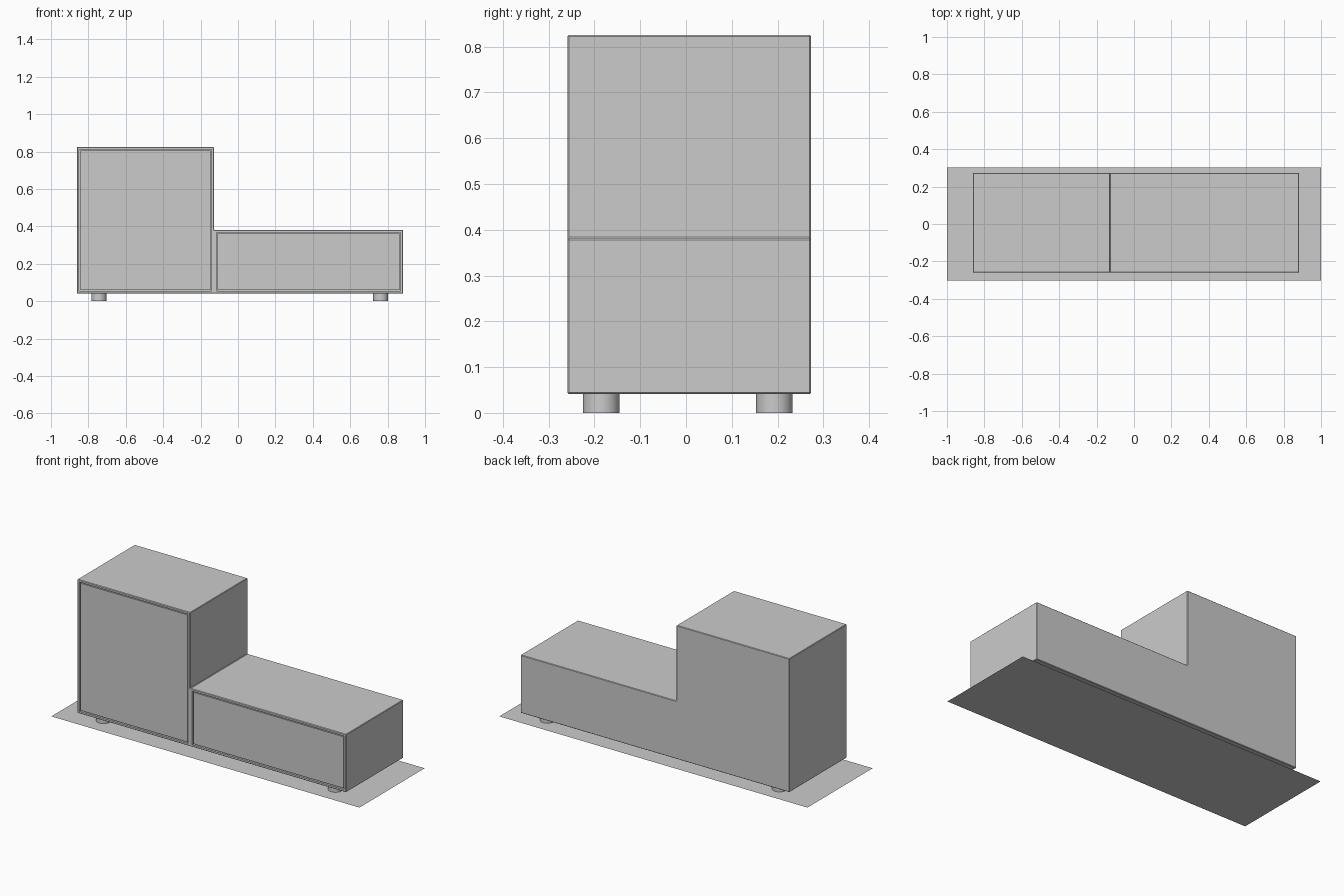
import bpy
import bmesh

if "Cube" in bpy.data.objects:
    bpy.data.objects.remove(bpy.data.objects["Cube"])

Y_FRONT, Y_BACK = -0.259, 0.273
X0, X_STEP, X1 = -0.862, -0.129, 0.883
Z0, Z_LOW, Z_TOP = 0.041, 0.381, 0.825
FRAME, GAP = 0.013, 0.006


def add_object(name, bm):
    bmesh.ops.recalc_face_normals(bm, faces=bm.faces)
    mesh = bpy.data.meshes.new(name)
    bm.to_mesh(mesh)
    bm.free()
    ob = bpy.data.objects.new(name, mesh)
    bpy.context.collection.objects.link(ob)
    return ob


def extrude_profile(name, points, y0, y1):
    """Extrude an XZ outline along y."""
    bm = bmesh.new()
    face = bm.faces.new([bm.verts.new((x, y0, z)) for x, z in points])
    new = bmesh.ops.extrude_face_region(bm, geom=[face])["geom"]
    verts = [g for g in new if isinstance(g, bmesh.types.BMVert)]
    bmesh.ops.translate(bm, verts=verts, vec=(0, y1 - y0, 0))
    return add_object(name, bm)


def panel(name, rect, inset, y0, y1):
    xa, xb, za, zb = rect
    xa, xb, za, zb = xa + inset, xb - inset, za + inset, zb - inset
    return extrude_profile(name, [(xa, za), (xb, za), (xb, zb), (xa, zb)], y0, y1)


def apply_modifiers(ob):
    bpy.context.view_layer.objects.active = ob
    for mod in list(ob.modifiers):
        bpy.ops.object.modifier_apply(modifier=mod.name)


# Stepped cabinet carcass with a fine edge bevel
carcass = extrude_profile("cabinet_carcass", [
    (X0, Z0), (X1, Z0), (X1, Z_LOW), (X_STEP, Z_LOW), (X_STEP, Z_TOP), (X0, Z_TOP)],
    Y_FRONT, Y_BACK)
bevel = carcass.modifiers.new("edge_bevel", "BEVEL")
bevel.width = 0.003
bevel.segments = 1

# Compartments cut into the carcass, each closed by a front panel
openings = {
    "tall_door": (X0 + FRAME, X_STEP - FRAME, Z0 + FRAME, Z_TOP - FRAME),
    "low_drawer": (X_STEP + FRAME, X1 - FRAME, Z0 + FRAME, Z_LOW - FRAME),
}
cutters = []
for name, rect in openings.items():
    cutter = panel(name + "_cutter", rect, 0, Y_FRONT - 0.05, Y_BACK - FRAME)
    cutter.hide_render = True
    cutters.append(cutter)
    cut = carcass.modifiers.new(name + "_opening", "BOOLEAN")
    cut.operation = "DIFFERENCE"
    cut.solver = "EXACT"
    cut.object = cutter
    panel(name + "_front", rect, GAP, Y_FRONT + 0.002, Y_FRONT + 0.022)
apply_modifiers(carcass)
for cutter in cutters:
    bpy.data.objects.remove(cutter)

# Round feet
for x, side in ((-0.743, "left"), (0.763, "right")):
    for y, end in ((-0.185, "front"), (0.193, "back")):
        bpy.ops.mesh.primitive_cylinder_add(vertices=32, radius=0.04, depth=Z0,
                                            location=(x, y, Z0 / 2))
        foot = bpy.context.object
        foot.name = f"{end}_{side}_foot"
        bpy.ops.object.shade_smooth_by_angle()

# Flat mat under the cabinet
bm = bmesh.new()
bm.faces.new([bm.verts.new(p) for p in (
    (-1, -0.302, 0), (1, -0.302, 0), (1, 0.302, 0), (-1, 0.302, 0))])
mat = add_object("floor_mat", bm)
